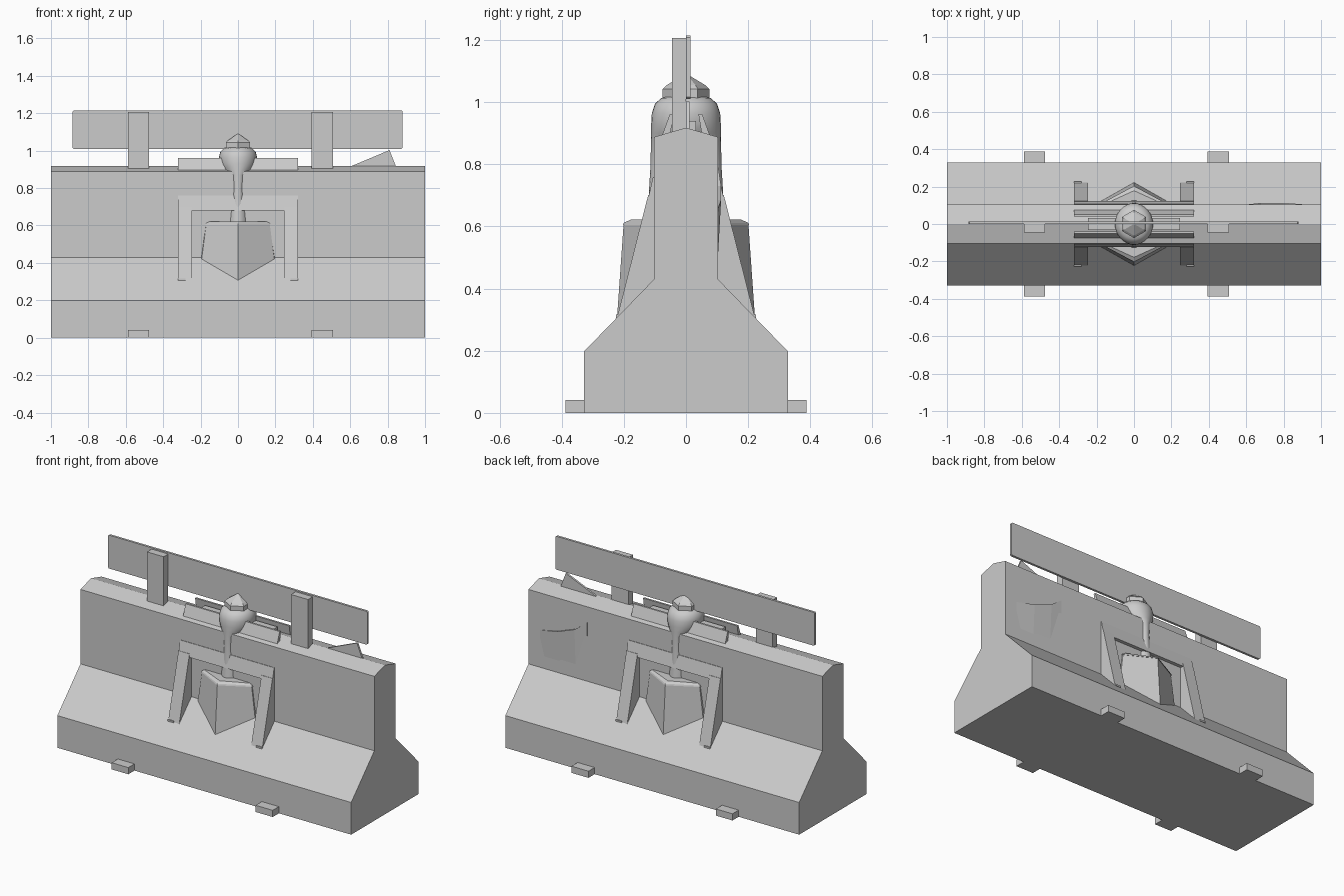
import bpy, bmesh, math
from mathutils import Matrix

if "Cube" in bpy.data.objects:
    bpy.data.objects.remove(bpy.data.objects["Cube"])

concrete = bpy.data.materials.new("concrete grey")
concrete.diffuse_color = (0.6, 0.6, 0.6, 1)
concrete.use_nodes = True
concrete.node_tree.nodes["Principled BSDF"].inputs["Base Color"].default_value = concrete.diffuse_color


def finish(name, bm, smooth=False):
    bmesh.ops.recalc_face_normals(bm, faces=bm.faces)
    me = bpy.data.meshes.new(name)
    bm.to_mesh(me)
    bm.free()
    me.materials.append(concrete)
    ob = bpy.data.objects.new(name, me)
    bpy.context.collection.objects.link(ob)
    if smooth:
        bpy.ops.object.select_all(action='DESELECT')
        ob.select_set(True)
        bpy.context.view_layer.objects.active = ob
        bpy.ops.object.shade_smooth_by_angle(angle=math.radians(40))
    return ob


def loft(name, rings, smooth=False):
    """Closed solid through rings that have equal point counts."""
    bm = bmesh.new()
    rows = [[bm.verts.new(p) for p in r] for r in rings]
    n = len(rows[0])
    for a, b in zip(rows, rows[1:]):
        for i in range(n):
            j = (i + 1) % n
            bm.faces.new((a[i], a[j], b[j], b[i]))
    bm.faces.new(rows[0])
    bm.faces.new(rows[-1])
    return finish(name, bm, smooth)


def prism_x(name, x0, x1, yz):
    return loft(name, [[(x, y, z) for y, z in yz] for x in (x0, x1)])


def box(name, x0, x1, y0, y1, z0, z1):
    return prism_x(name, x0, x1, [(y0, z0), (y1, z0), (y1, z1), (y0, z1)])


def lathe(name, profile, n, smooth=True, turn=0.0):
    """Profile rows: x radius, y radius, height."""
    rings = [[(rx * math.cos(turn + 2 * math.pi * i / n),
               ry * math.sin(turn + 2 * math.pi * i / n), z)
              for i in range(n)] for rx, ry, z in profile]
    return loft(name, rings, smooth)


# Road barrier body
half = [(0.328, 0), (0.328, 0.198), (0.103, 0.43), (0.103, 0.888)]
prism_x("barrier_body", -1, 1,
        half + [(0, 0.918)] + [(-y, z) for y, z in reversed(half)])

# Feet and sign posts share the same stations
for x0, x1 in ((-0.588, -0.475), (0.392, 0.508)):
    box("post", x0, x1, -0.045, 0, 0.895, 1.207)
    for s in (-1, 1):
        box("foot", x0, x1, *sorted((s * 0.32, s * 0.388)), 0, 0.041)

# Long top board with slightly clipped corners
c = 0.006
outline = [(-0.885 + c, 1.01), (0.88 - c, 1.01), (0.88, 1.01 + c), (0.88, 1.215 - c),
           (0.88 - c, 1.215), (-0.885 + c, 1.215), (-0.885, 1.215 - c), (-0.885, 1.01 + c)]
loft("top_board", [[(x, y, z) for x, z in outline] for y in (0, 0.014)])

# Broken board splinter
loft("board_splinter", [[(x, y, z) for x, z in ((0.6, 0.915), (0.845, 0.915), (0.81, 1.003))]
                        for y in (0, 0.012)])

# Shallow bulge on the back wall
crest = [(0.6, 0.79), (0.68, 0.73), (0.8, 0.685), (0.92, 0.66)]
loft("wall_bulge", [[(x, 0.1, 0.45), (x, 0.1, z),
                     (x, 0.104 + 0.009 * (0 < i < 3), z)]
                    for i, (x, z) in enumerate(crest)])

# Bracket and wedge on both faces
for s in (-1, 1):
    def side(yz):
        return [(s * y, z) for y, z in yz]

    prism_x("bracket_crossbar", -0.32, 0.32,
            side([(0.09, 0.68), (0.124, 0.68), (0.106, 0.76), (0.09, 0.76)]))
    for m in (-1, 1):
        prism_x("bracket_leg", m * 0.245, m * 0.32,
                side([(0.222, 0.306), (0.122, 0.70), (0.09, 0.70), (0.09, 0.43), (0.14, 0.38)]))
        prism_x("bracket_lip", m * 0.282, m * 0.32,
                side([(0.21, 0.306), (0.226, 0.306), (0.226, 0.316), (0.21, 0.316)]))
    # Pointed wedge below the column
    loft("wedge", [
        [(-0.2, s * 0.09, 0.42), (-0.195, s * 0.112, 0.415), (0, s * 0.222, 0.306),
         (0.195, s * 0.112, 0.415), (0.2, s * 0.09, 0.42)],
        [(-0.17, s * 0.09, 0.606), (-0.17, s * 0.11, 0.606), (0, s * 0.201, 0.606),
         (0.17, s * 0.11, 0.606), (0.17, s * 0.09, 0.606)]])
    loft("wedge_cap", [
        [(-w, s * 0.09, z), (-w, s * 0.11, z), (0, s * d, z), (w, s * 0.11, z), (w, s * 0.09, z)]
        for w, d, z in ((0.175, 0.204, 0.604), (0.17, 0.2, 0.612), (0.15, 0.178, 0.622))])
    # Leaning rails along the top
    prism_x("top_rail", -0.32, 0.32,
            side([(0.078, 0.89), (0.052, 0.962), (0.04, 0.962), (0.052, 0.89)]))

# Low blocks between the rails
for m in (-1, 1):
    box("rail_block", *sorted((m * 0.1, m * 0.247)), -0.032, 0.032, 0.9, 0.94)

# Column that wraps over the barrier, its bulb head and faceted cap
lathe("column", [(0.07, 0.128, 0.612), (0.068, 0.122, 0.67), (0.056, 0.12, 0.70),
                 (0.05, 0.114, 0.80), (0.06, 0.113, 0.87), (0.088, 0.112, 0.90),
                 (0.098, 0.112, 0.93), (0.102, 0.11, 0.965), (0.094, 0.1, 0.995),
                 (0.075, 0.08, 1.013), (0.055, 0.055, 1.02)], 32)
lathe("cap", [(0.06, 0.06, 1.0), (0.075, 0.075, 1.01), (0.075, 0.075, 1.043),
              (0.062, 0.062, 1.055), (0.004, 0.004, 1.09)], 6, False, math.pi / 6)
